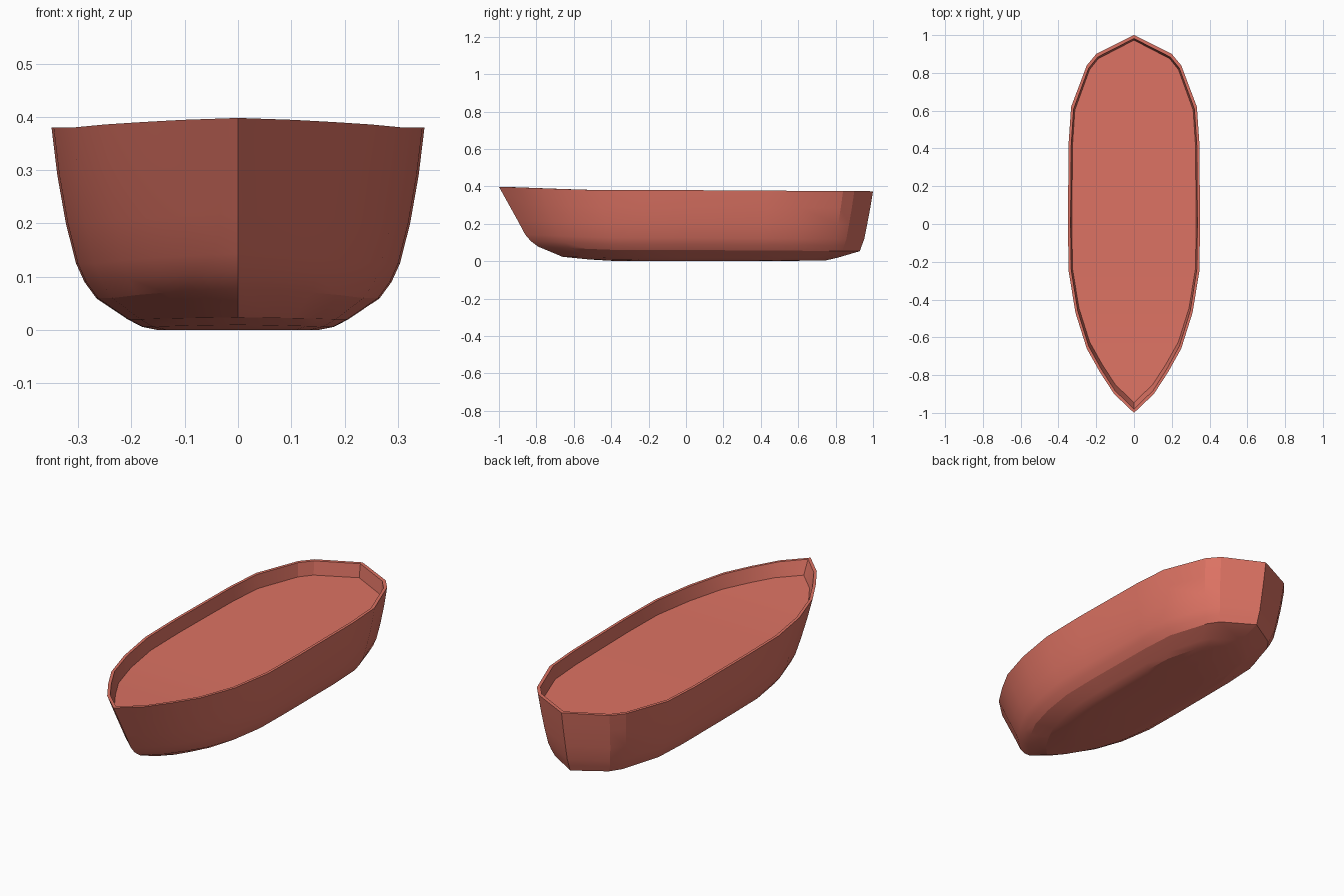
import bpy
import bmesh
import math

if "Cube" in bpy.data.objects:
    bpy.data.objects.remove(bpy.data.objects["Cube"])

# Right half of the rim outline, stern to bow (x, y)
PLAN = [(0, 1.0), (0.2, 0.9), (0.25, 0.84), (0.333, 0.62), (0.346, 0.43),
        (0.35, 0.0), (0.346, -0.25), (0.31, -0.47), (0.25, -0.66),
        (0.18, -0.785), (0.105, -0.9), (0, -1.0)]

# Hull levels, bottom to rim: height, half width, bow reach, stern reach, sheer share
LEVELS = [(0.0, 0.15, 0.36, 0.45, 0.0),
          (0.006, 0.18, 0.52, 0.75, 0.2),
          (0.02, 0.207, 0.66, 0.81, 0.2),
          (0.06, 0.266, 0.79, 0.93, 1.0),
          (0.09, 0.288, 0.83, 0.94, 1.0),
          (0.125, 0.304, 0.86, 0.953, 1.0),
          (0.20, 0.323, 0.90, 0.968, 1.0),
          (0.29, 0.339, 0.95, 0.985, 1.0),
          (0.38, 0.35, 1.0, 1.0, 1.0)]

# Inside of the bulwark: rim edge and deck edge
INNER = [(0.38, 0.336, 0.98, 0.982, 1.0),
         (0.312, 0.329, 0.945, 0.973, 1.0)]


def sheer(y):
    if y < 0:
        return 0.018 * max(0, (-y - 0.5) / 0.5)
    return -0.006 * y


def ring(bm, level):
    """Closed mirrored loop of vertices at one level."""
    z, w, bow, stern, share = level
    half = [(x * w / 0.35, y * (stern if y > 0 else bow), z + share * sheer(y))
            for x, y in PLAN]
    loop = half + [(-x, y, h) for x, y, h in half[-2:0:-1]]
    return [bm.verts.new(p) for p in loop]


def skin(bm, rings):
    for a, b in zip(rings, rings[1:]):
        n = len(a)
        for i in range(n):
            j = (i + 1) % n
            bm.faces.new((a[i], a[j], b[j], b[i]))


def cap(bm, r):
    """Fill a mirrored loop with strips running from side to side."""
    n, last = len(r), len(PLAN) - 1
    for i in range(last):
        quad = [r[i], r[i + 1], r[-(i + 1) % n], r[-i % n]]
        bm.faces.new(list(dict.fromkeys(quad)))


def finish(name, bm, flip_up=False):
    bmesh.ops.recalc_face_normals(bm, faces=bm.faces)
    if flip_up:
        for f in bm.faces:
            if f.normal.z < 0:
                f.normal_flip()
    mesh = bpy.data.meshes.new(name)
    bm.to_mesh(mesh)
    bm.free()
    ob = bpy.data.objects.new(name, mesh)
    bpy.context.collection.objects.link(ob)
    ob.data.materials.append(red)
    bpy.ops.object.select_all(action='DESELECT')
    ob.select_set(True)
    bpy.context.view_layer.objects.active = ob
    bpy.ops.object.shade_smooth_by_angle(angle=math.radians(18))
    return ob


red = bpy.data.materials.new("hull_red")
red.diffuse_color = (0.72, 0.17, 0.125, 1)
red.use_nodes = True
red.node_tree.nodes["Principled BSDF"].inputs["Base Color"].default_value = red.diffuse_color

# Hull shell with rim and inner bulwark
bm = bmesh.new()
rings = [ring(bm, l) for l in LEVELS + INNER]
skin(bm, rings)
cap(bm, rings[0])
finish("hull", bm)

# Deck sheet inside the bulwark
bm = bmesh.new()
cap(bm, ring(bm, INNER[-1]))
finish("deck", bm, flip_up=True)
